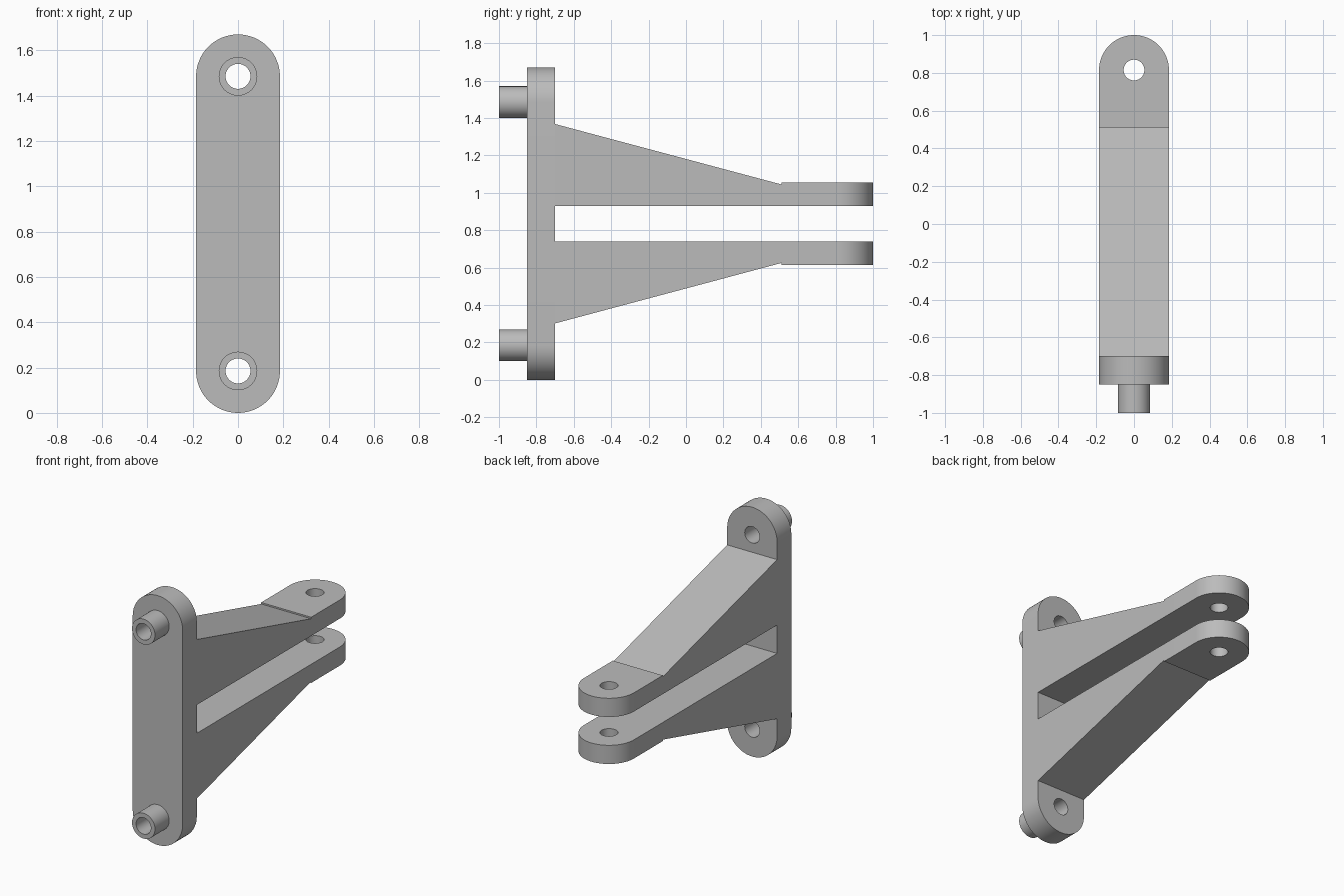
import bpy, bmesh, math
from mathutils import Vector

cube = bpy.data.objects.get("Cube")
if cube:
    bpy.data.objects.remove(cube, do_unlink=True)

grey = bpy.data.materials.new("light grey")
grey.use_nodes = True
colour = (0.5, 0.5, 0.5, 1)
grey.diffuse_color = colour
grey.node_tree.nodes["Principled BSDF"].inputs["Base Color"].default_value = colour

R = 0.185          # half width and end radius
HOLE = 0.055       # bolt hole radius
MID = 0.835        # height of the mirror plane
X, Y, Z = Vector((1, 0, 0)), Vector((0, 1, 0)), Vector((0, 0, 1))


def arc(u, v, r, start, end, steps=32):
    """Points on an arc, angles in degrees."""
    angles = [math.radians(start + (end - start) * i / steps) for i in range(steps + 1)]
    return [(u + r * math.cos(a), v + r * math.sin(a)) for a in angles]


def circle(u, v, r):
    return arc(u, v, r, 0, 360, 64)[:-1]


def prism(name, outline, u_axis, v_axis, w_axis, low, high):
    """Extrude a flat outline along w_axis from low to high."""
    bm = bmesh.new()
    face = bm.faces.new([bm.verts.new(u_axis * u + v_axis * v + w_axis * low)
                         for u, v in outline])
    new = bmesh.ops.extrude_face_region(bm, geom=[face])["geom"]
    verts = [g for g in new if isinstance(g, bmesh.types.BMVert)]
    bmesh.ops.translate(bm, verts=verts, vec=w_axis * (high - low))
    bmesh.ops.recalc_face_normals(bm, faces=bm.faces)
    mesh = bpy.data.meshes.new(name)
    bm.to_mesh(mesh)
    bm.free()
    mesh.materials.append(grey)
    obj = bpy.data.objects.new(name, mesh)
    bpy.context.collection.objects.link(obj)
    return obj


def drill(obj, cutters):
    """Cut holes, then discard the cutters."""
    for cutter in cutters:
        mod = obj.modifiers.new("hole", 'BOOLEAN')
        mod.operation, mod.solver, mod.object = 'DIFFERENCE', 'EXACT', cutter
    graph = bpy.context.evaluated_depsgraph_get()
    mesh = bpy.data.meshes.new_from_object(obj.evaluated_get(graph))
    obj.modifiers.clear()
    obj.data = mesh
    for cutter in cutters:
        bpy.data.objects.remove(cutter, do_unlink=True)


def smooth(obj):
    obj.data.shade_smooth()
    obj.data.set_sharp_from_angle(angle=math.radians(30))


bolt_heights = (R, 2 * MID - R)

# Wall plate with rounded ends and two bolt holes
outline = arc(0, bolt_heights[1], R, 0, 180) + arc(0, bolt_heights[0], R, 180, 360)
plate = prism("wall_plate", outline, X, Z, Y, -0.85, -0.7)
drill(plate, [prism("cutter", circle(0, z, HOLE), X, Z, Y, -1.1, -0.5)
              for z in bolt_heights])
smooth(plate)

# Hollow spacers on the front of the plate
for label, z in zip(("lower", "upper"), bolt_heights):
    spacer = prism(label + "_spacer", circle(0, z, 0.085), X, Z, Y, -1, -0.85)
    drill(spacer, [prism("cutter", circle(0, z, HOLE), X, Z, Y, -1.1, -0.7)])
    smooth(spacer)

# Two mirrored arms, each a tapered wedge ending in a drilled lug
for label, side in (("lower", -1), ("upper", 1)):
    inner, outer = 0.095, 0.22
    wedge = [(-0.7, inner), (0.51, inner), (0.51, outer - 0.01), (-0.7, 0.533)]
    prism(label + "_arm", [(y, MID + side * h) for y, h in wedge], Y, Z, X, -R, R)
    lug_outline = arc(0, 1 - R, R, 0, 180) + [(-R, 0.51), (R, 0.51)]
    ends = sorted((MID + side * inner, MID + side * outer))
    lug = prism(label + "_lug", lug_outline, X, Y, Z, *ends)
    drill(lug, [prism("cutter", circle(0, 1 - R, HOLE), X, Y, Z, 0, 2)])
    smooth(lug)
